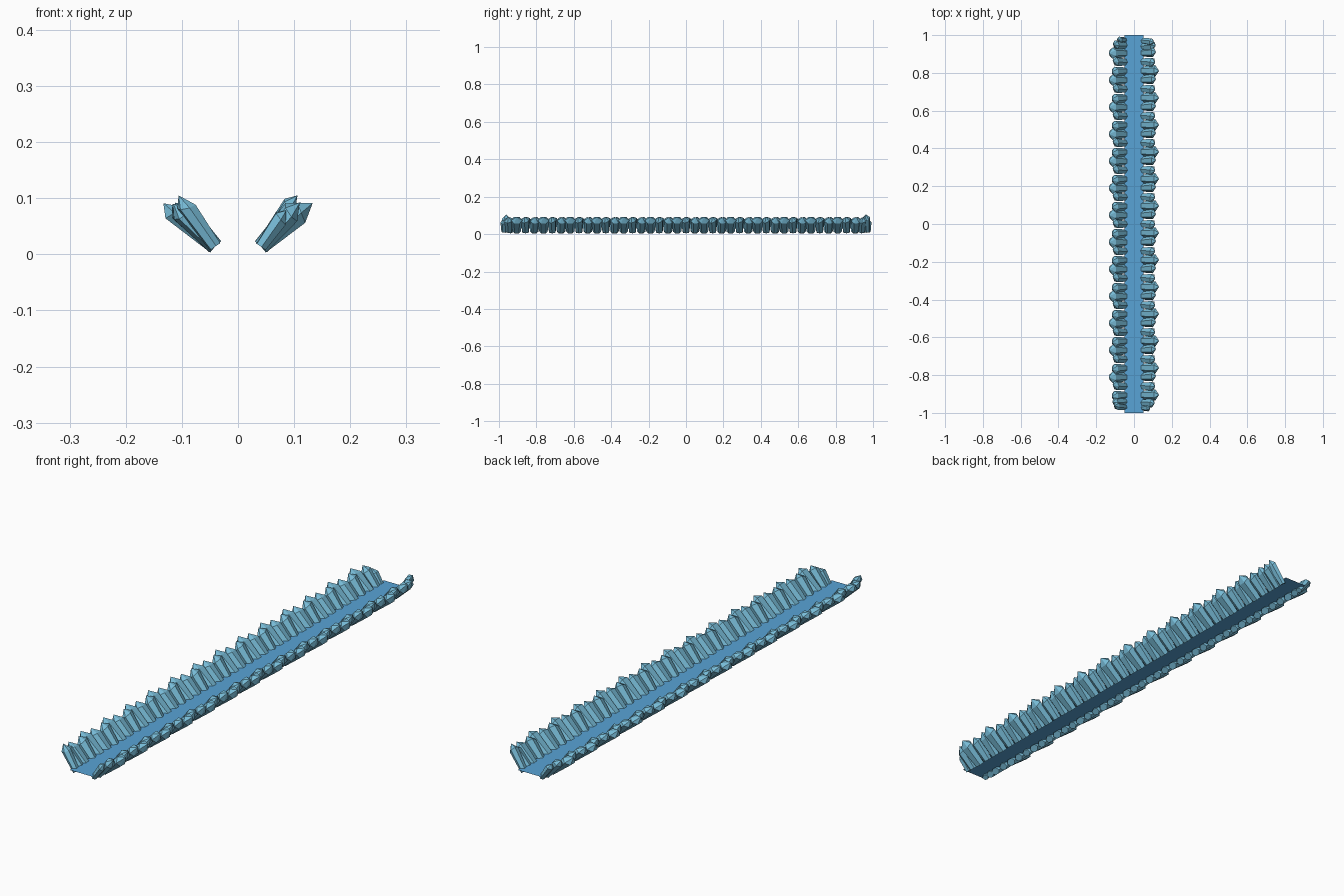
import bpy, bmesh, math
from mathutils import Vector

if "Cube" in bpy.data.objects:
    bpy.data.objects.remove(bpy.data.objects["Cube"])


def material(name, rgb):
    m = bpy.data.materials.new(name)
    m.diffuse_color = (*rgb, 1)
    m.use_nodes = True
    m.node_tree.nodes["Principled BSDF"].inputs["Base Color"].default_value = m.diffuse_color
    return m


path_blue = material("path blue", (0.098, 0.37, 0.67))
ice_blue = material("pale ice blue", (0.185, 0.50, 0.68))


def make_object(name, bm, mat):
    bmesh.ops.recalc_face_normals(bm, faces=bm.faces)
    me = bpy.data.meshes.new(name)
    bm.to_mesh(me)
    bm.free()
    me.materials.append(mat)
    ob = bpy.data.objects.new(name, me)
    bpy.context.collection.objects.link(ob)
    return ob


def crystal(bm, base, tip, width, depth, twist, sides=6):
    """Flaring prism leaning outward from base to a chiselled tip."""
    base, tip = Vector(base), Vector(tip)
    axis = tip - base
    u = Vector((0, 1, 0))
    v = axis.cross(u).normalized()
    rings = []
    for t, s in ((0.0, 0.74), (0.78, 1.0)):
        ring = []
        for i in range(sides):
            a = math.tau * i / sides + twist
            slant = 0.06 * math.sin(a + twist * 3) if t else 0
            p = base + axis * (t + slant)
            p += (u * math.cos(a) * width + v * math.sin(a) * depth) * s
            ring.append(bm.verts.new(p))
        rings.append(ring)
    top = bm.verts.new(tip)
    lo, hi = rings
    bm.faces.new(lo)
    for i in range(sides):
        j = (i + 1) % sides
        bm.faces.new((lo[i], lo[j], hi[j], hi[i]))
        bm.faces.new((hi[i], hi[j], top))


# flat strip down the middle, carried between the crystal bases
bm = bmesh.new()
bm.faces.new([bm.verts.new((x, y, 0.028)) for x, y in
              ((-0.05, -1), (0.05, -1), (0.05, 1), (-0.05, 1))])
make_object("path_strip", bm, path_blue)

# one repeating cluster: y offset, tip x, tip z, width, depth, y lean, twist
CLUSTER = [(0.0, 0.133, 0.091, 0.030, 0.021, 0.000, 0.0),
           (-0.048, 0.112, 0.092, 0.026, 0.020, 0.005, 0.4),
           (-0.096, 0.117, 0.090, 0.027, 0.020, -0.004, 0.1)]
# end pieces: y, tip x, tip z, width, depth, y lean, twist
ENDS = [(0.946, 0.110, 0.092, 0.024, 0.019, 0.004, 0.3),
        (0.974, 0.086, 0.078, 0.018, 0.015, 0.000, 0.1),
        (-0.940, 0.115, 0.090, 0.024, 0.019, -0.004, 0.4),
        (-0.970, 0.106, 0.105, 0.020, 0.016, 0.008, 0.2)]

# two crystal rows, the second is the first turned half round
for name, s in (("left_crystals", 1), ("right_crystals", -1)):
    bm = bmesh.new()
    pieces = [(0.905 - 0.143 * k + c[0], *c[1:]) for k in range(13) for c in CLUSTER]
    for y, tx, tz, w, d, lean, tw in pieces + ENDS:
        crystal(bm, (-0.041 * s, y * s, 0.0135), (-tx * s, (y + lean) * s, tz), w, d, tw)
    make_object(name, bm, ice_blue)
